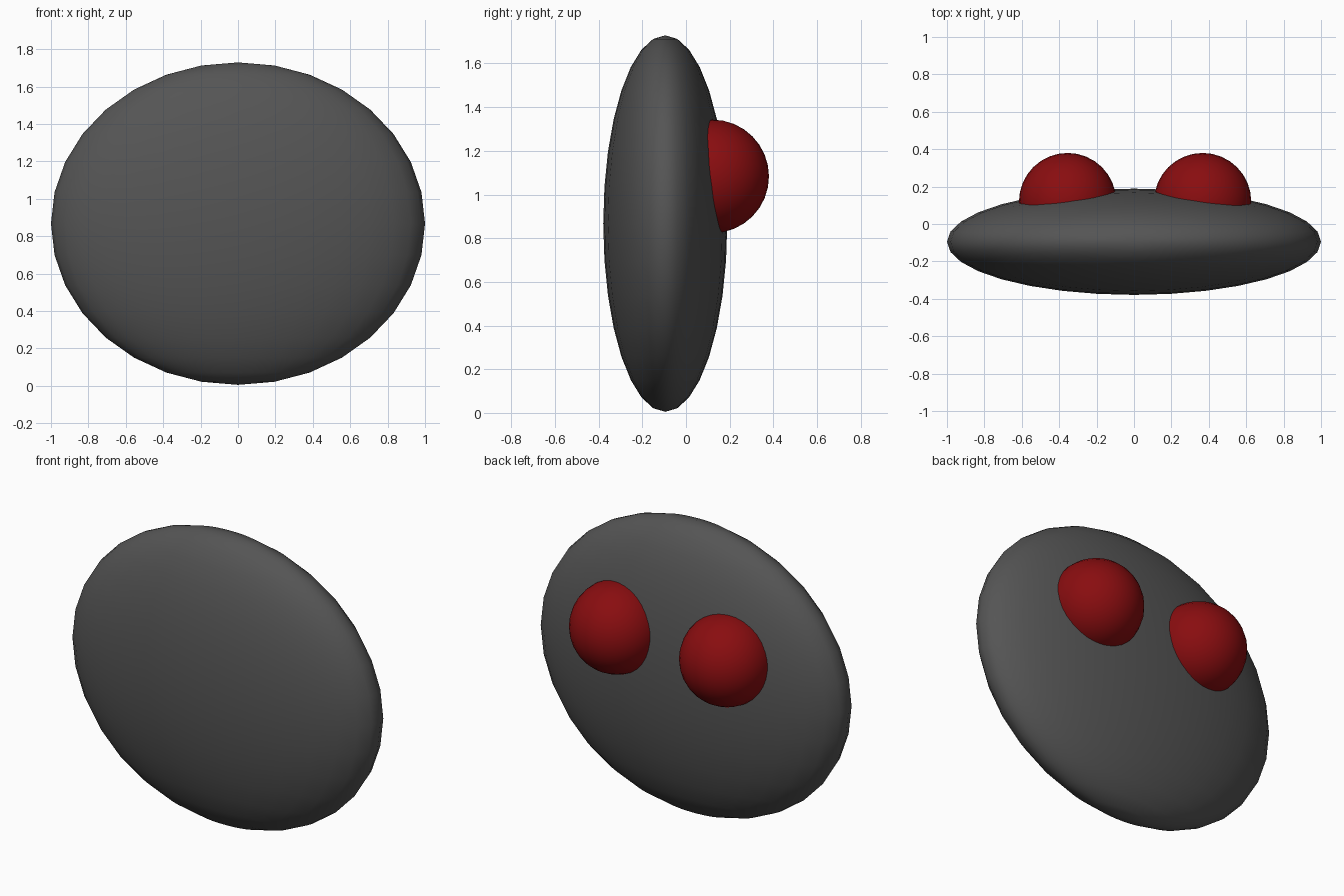
import bpy

if "Cube" in bpy.data.objects:
    bpy.data.objects.remove(bpy.data.objects["Cube"])


def ellipsoid(name, centre, radii):
    bpy.ops.mesh.primitive_uv_sphere_add(segments=32, ring_count=16, radius=1, location=centre)
    ob = bpy.context.object
    ob.name = name
    ob.scale = radii
    bpy.ops.object.transform_apply(location=False, rotation=False, scale=True)
    bpy.ops.object.shade_smooth()
    return ob


def material(name, colour):
    mat = bpy.data.materials.new(name)
    mat.diffuse_color = colour
    mat.use_nodes = True
    mat.node_tree.nodes["Principled BSDF"].inputs["Base Color"].default_value = mat.diffuse_color
    return mat


# Flattened disc-like body
body = ellipsoid("body", (0, -0.095, 0.867), (1.0, 0.284, 0.862))
body.data.materials.append(material("dark_grey", (0.09, 0.09, 0.09, 1)))

# Two red domes set into the back face
red = material("red", (0.25, 0.004, 0.005, 1))
for name, x in (("left_dome", -0.355), ("right_dome", 0.367)):
    dome = ellipsoid(name, (x, 0.12, 1.083), (0.26, 0.26, 0.26))
    dome.data.materials.append(red)
